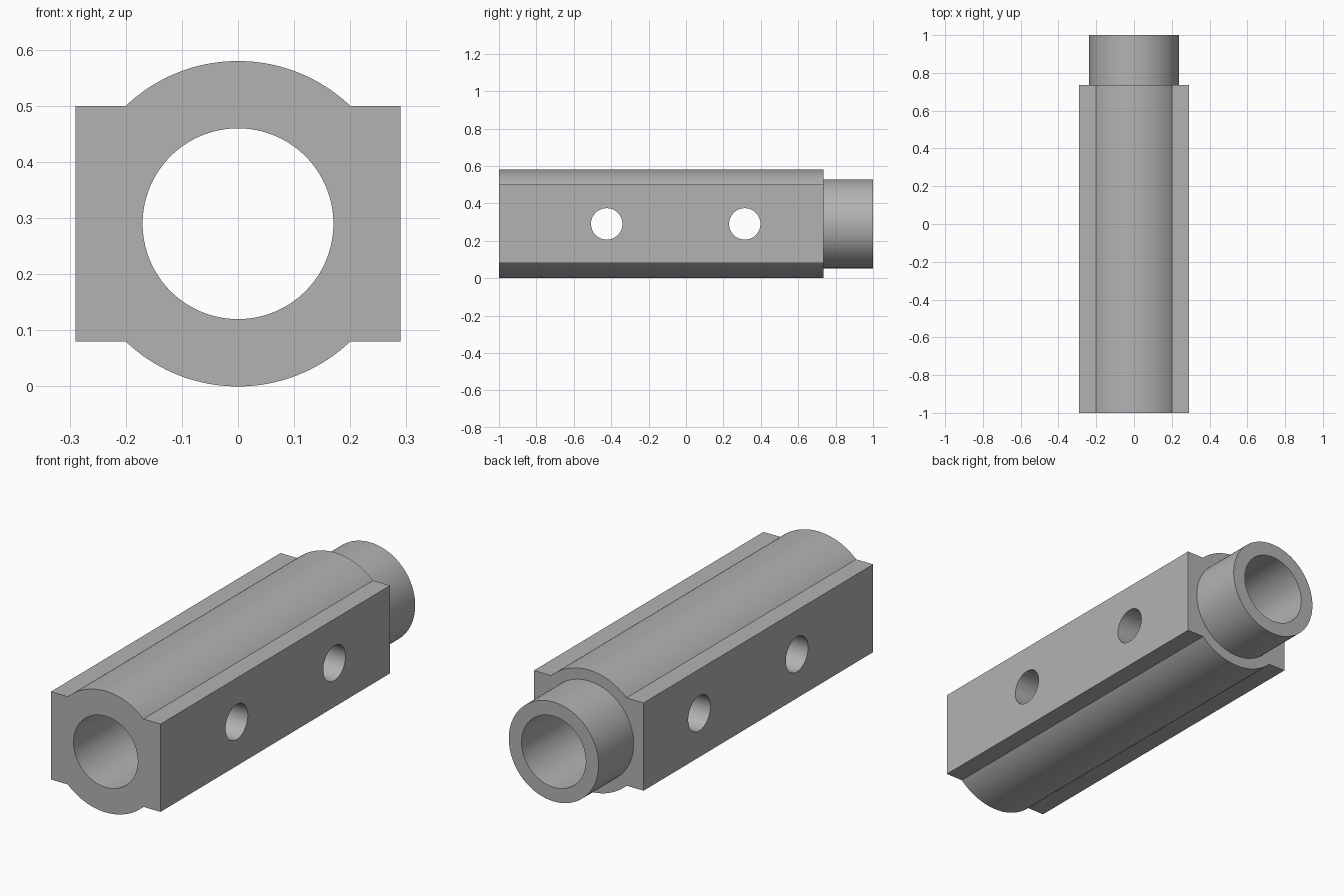
import bpy
import bmesh
import math
from mathutils import Matrix

AXIS_Z = 0.29            # height of the bore axis
OUTER, COLLAR, BORE, CROSS = 0.29, 0.2375, 0.17, 0.084
SHOULDER_Y = 0.735       # where the body ends and the collar starts
WING_X, WING_Z = 0.29, 0.21

cube = bpy.data.objects.get("Cube")
if cube:
    bpy.data.objects.remove(cube, do_unlink=True)

steel = bpy.data.materials.new("plain_grey")
steel.use_nodes = True
grey = (0.45, 0.45, 0.45, 1)
steel.diffuse_color = grey
steel.node_tree.nodes["Principled BSDF"].inputs["Base Color"].default_value = grey


def add_object(name, bm):
    bmesh.ops.recalc_face_normals(bm, faces=bm.faces)
    mesh = bpy.data.meshes.new(name)
    bm.to_mesh(mesh)
    bm.free()
    mesh.materials.append(steel)
    obj = bpy.data.objects.new(name, mesh)
    bpy.context.collection.objects.link(obj)
    return obj


def rod(name, radius, start, end, axis, offset=0.0, sides=128):
    """Cylinder along x or y at the bore height; offset shifts an x rod along y."""
    bm = bmesh.new()
    bmesh.ops.create_cone(bm, cap_ends=True, segments=sides, radius1=radius,
                          radius2=radius, depth=end - start)
    middle = (start + end) / 2
    if axis == "Y":
        matrix = Matrix.Translation((0, middle, AXIS_Z)) @ Matrix.Rotation(math.pi / 2, 4, "X")
    else:
        matrix = Matrix.Translation((middle, offset, AXIS_Z)) @ Matrix.Rotation(math.pi / 2, 4, "Y")
    bm.transform(matrix)
    return add_object(name, bm)


def combine(target, tool, operation):
    mod = target.modifiers.new(tool.name, "BOOLEAN")
    mod.operation = operation
    mod.solver = "EXACT"
    mod.object = tool
    bpy.context.view_layer.objects.active = target
    bpy.ops.object.modifier_apply(modifier=mod.name)
    bpy.data.objects.remove(tool, do_unlink=True)


# Body: round barrel with square side wings, extruded along y
half_angle = math.acos(WING_Z / OUTER)
steps = 40
top = [(WING_X, WING_Z)]
for i in range(steps + 1):
    a = half_angle * (1 - 2 * i / steps)
    top.append((OUTER * math.sin(a), OUTER * math.cos(a)))
top.append((-WING_X, WING_Z))
profile = top + [(-x, -z) for x, z in top]
bm = bmesh.new()
face = bm.faces.new([bm.verts.new((x, -1, AXIS_Z + z)) for x, z in profile])
extruded = bmesh.ops.extrude_face_region(bm, geom=[face], use_keep_orig=True)
moved = [v for v in extruded["geom"] if isinstance(v, bmesh.types.BMVert)]
bmesh.ops.translate(bm, verts=moved, vec=(0, SHOULDER_Y + 1, 0))
body = add_object("coupling_body", bm)

# Collar on the rear, lengthwise bore, and two cross holes
combine(body, rod("rear_collar", COLLAR, SHOULDER_Y - 0.2, 1, "Y"), "UNION")
combine(body, rod("bore", BORE, -1.1, 1.1, "Y"), "DIFFERENCE")
for y in (-0.424, 0.314):
    combine(body, rod("cross_hole", CROSS, -0.5, 0.5, "X", y, 64), "DIFFERENCE")

# Smooth the round surfaces and keep the edges sharp
bpy.ops.object.select_all(action="DESELECT")
body.select_set(True)
bpy.context.view_layer.objects.active = body
bpy.ops.object.shade_smooth_by_angle(angle=math.radians(25))
